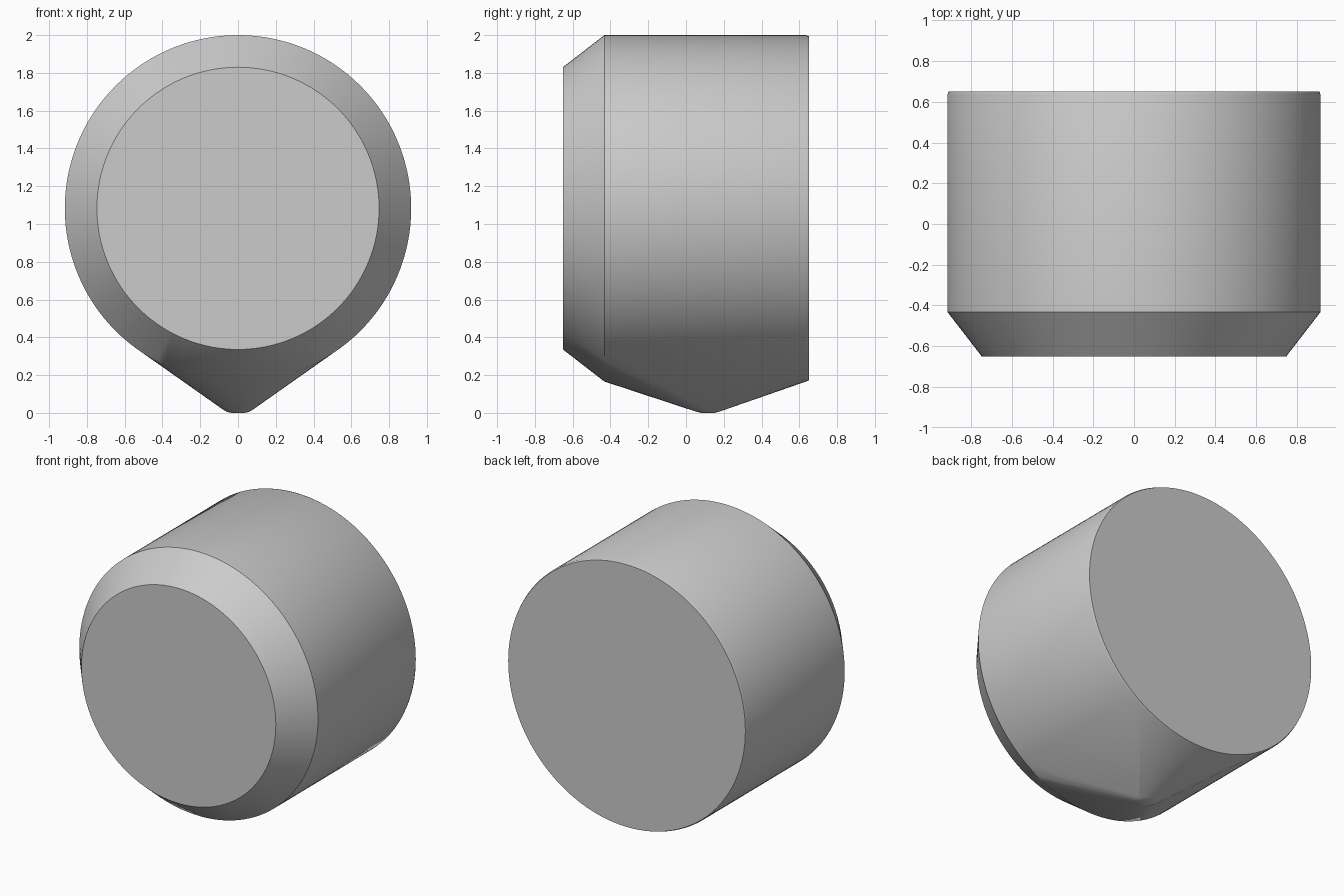
import bpy, bmesh, math

cube = bpy.data.objects.get("Cube")
if cube:
    bpy.data.objects.remove(cube, do_unlink=True)

SEGMENTS = 128
AXIS_Z = 1.083

# Single plain grey
grey = bpy.data.materials.new("plain grey")
grey.use_nodes = True
colour = (0.6, 0.6, 0.6, 1.0)
grey.diffuse_color = colour
grey.node_tree.nodes["Principled BSDF"].inputs["Base Color"].default_value = colour

bm = bmesh.new()


def ring(radius, point, count):
    """Add a circle of vertices placed by point(a, b)."""
    for i in range(count):
        t = 2 * math.pi * i / count
        bm.verts.new(point(radius * math.cos(t), radius * math.sin(t)))


# Barrel rings: front face, chamfer edge, softened back edge
for y, r in [(-0.652, 0.747), (-0.432, 0.917), (0.635, 0.917), (0.65, 0.911)]:
    ring(r, lambda a, b: (a, y, AXIS_Z + b), SEGMENTS)

# Small rounded tip underneath
for z, r in [(0.0, 0.035), (0.006, 0.06), (0.018, 0.08)]:
    ring(r, lambda a, b: (a, 0.115 + b, z), 32)

# Stretch one skin over barrel and tip, then merge the flat end caps
hull = bmesh.ops.convex_hull(bm, input=bm.verts[:])
loose = {g for g in hull["geom_interior"] + hull["geom_unused"]
         if isinstance(g, bmesh.types.BMVert)}
bmesh.ops.delete(bm, geom=list(loose), context='VERTS')
bmesh.ops.dissolve_limit(bm, angle_limit=math.radians(0.1),
                         verts=bm.verts[:], edges=bm.edges[:])
bmesh.ops.recalc_face_normals(bm, faces=bm.faces[:])

mesh = bpy.data.meshes.new("pointed_barrel")
bm.to_mesh(mesh)
bm.free()
mesh.materials.append(grey)
body = bpy.data.objects.new("pointed_barrel", mesh)
bpy.context.collection.objects.link(body)

# Smooth sides with crisp rims
bpy.ops.object.select_all(action='DESELECT')
body.select_set(True)
bpy.context.view_layer.objects.active = body
bpy.ops.object.shade_smooth_by_angle(angle=math.radians(30))
